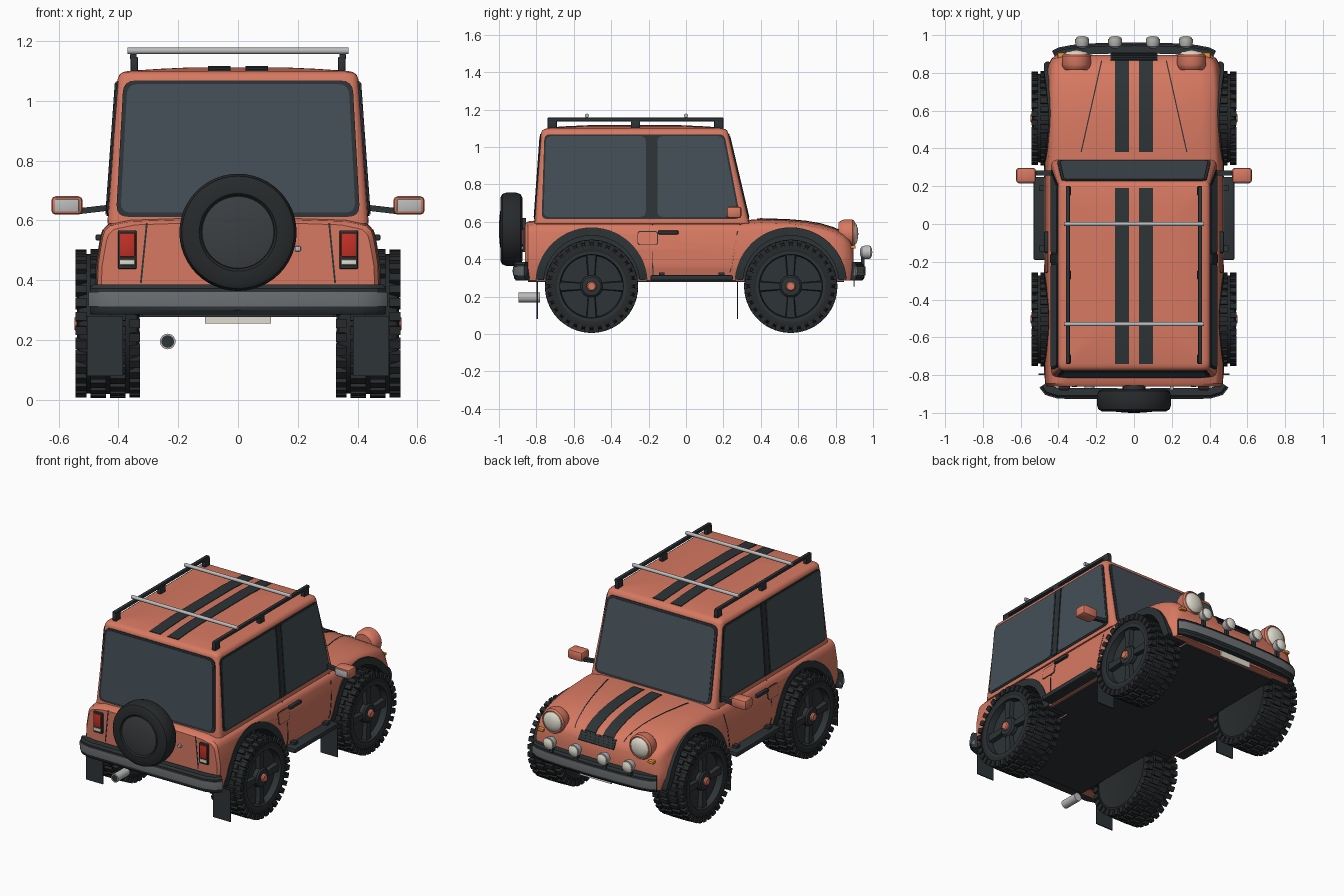
import bpy, bmesh, math
from mathutils import Matrix, Vector

if "Cube" in bpy.data.objects:
    bpy.data.objects.remove(bpy.data.objects["Cube"])

def mat(name, c):
    m = bpy.data.materials.new(name)
    m.diffuse_color = (*c, 1)
    m.use_nodes = True
    m.node_tree.nodes["Principled BSDF"].inputs["Base Color"].default_value = m.diffuse_color
    return m
PAINT = mat("paint", (.68, .19, .12)); DARK = mat("dark", (.026, .033, .037))
GLASS = mat("glass", (.06, .078, .095)); RUBBER = mat("rubber", (.02, .023, .025))
STEEL = mat("steel", (.5, .5, .5)); LENS = mat("lens", (.75, .72, .62))
RED = mat("red", (.55, .03, .02)); AMBER = mat("amber", (.8, .3, .03)); TRIM = mat("trim", (.15, .16, .17))
COVER = mat("cover", (.045, .05, .055))

def finish(name, bm, m, smooth=True):
    bmesh.ops.recalc_face_normals(bm, faces=bm.faces)
    me = bpy.data.meshes.new(name)
    bm.to_mesh(me); bm.free()
    me.materials.append(m)
    o = bpy.data.objects.new(name, me)
    bpy.context.collection.objects.link(o)
    if smooth: shade(o)
    return o

def shade(o):
    bpy.ops.object.select_all(action='DESELECT')
    o.select_set(True); bpy.context.view_layer.objects.active = o
    bpy.ops.object.shade_smooth_by_angle(angle=math.radians(35))

def loft(name, rings, m, smooth=True):
    bm = bmesh.new()
    vs = [[bm.verts.new(p) for p in r] for r in rings]
    n = len(vs[0])
    for a, b in zip(vs, vs[1:]):
        for i in range(n):
            bm.faces.new((a[i], a[(i+1) % n], b[(i+1) % n], b[i]))
    bm.faces.new(vs[0]); bm.faces.new(vs[-1])
    return finish(name, bm, m, smooth)

def lathe(name, prof, c, axis, m, n=32, s=1):
    rings = []
    for r, t in prof:
        ring = []
        for k in range(n):
            a = 2*math.pi*k/n
            u, v = r*math.cos(a), r*math.sin(a)
            ring.append(Vector(c) + Vector((s*t, u, v) if axis == 'x' else (u, s*t, v)))
        rings.append(ring)
    return loft(name, rings, m)

def box(name, c, size, m, bevel=0.0, rx=0.0):
    bm = bmesh.new()
    bmesh.ops.create_cube(bm, size=1, matrix=Matrix.Translation(c) @ Matrix.Rotation(rx, 4, 'X') @ Matrix.Diagonal((*size, 1)))
    if bevel:
        bmesh.ops.bevel(bm, geom=bm.edges[:], offset=bevel, segments=2, affect='EDGES', profile=.5)
    return finish(name, bm, m, bevel > 0)

def rounded(pts, r, steps=5):
    out = []
    for i, p in enumerate(pts):
        p = Vector(p); a = Vector(pts[i-1]) - p; b = Vector(pts[(i+1) % len(pts)]) - p
        a, b = p + a.normalized()*r, p + b.normalized()*r
        for k in range(steps):
            t = k/(steps-1)
            out.append(a*(1-t)**2 + p*2*t*(1-t) + b*t*t)
    return out

def panel(name, pts, f, o0, o1, m, r=0):
    p = rounded(pts, r) if r else pts
    return loft(name, [[f(u, v, o) for u, v in p] for o in (o0, o1)], m)

def lerp(tab, x):
    for (a, p), (b, q) in zip(tab, tab[1:]):
        if x <= b: return p + (q-p)*(x-a)/(b-a)
    return tab[-1][1]

def strip(name, pts, h, m):
    loft(name, [[(x-h, y, z-.01), (x+h, y, z-.01), (x+h, y, z+.004), (x-h, y, z+.004)] for x, y, z in pts], m)

# Lower body: lofted along y, then wheel wells cut out
ST = [(-.86, .445, .59), (-.845, .458, .602), (-.8, .462, .607), (.3, .462, .607), (.4, .457, .615), (.55, .455, .61),
      (.64, .455, .602), (.72, .454, .588), (.79, .45, .567), (.84, .442, .545), (.875, .425, .515), (.895, .4, .475)]
HOOD = [(y, z) for y, w, z in ST]
rings = []
for y, w, z in ST:
    half = [(.2, z), (w-.1, z-.005), (w-.03, z-.02), (w-.012, z-.038), (w-.005, z-.06), (w+.01, (z+.3)/2), (w+.012, .36), (w-.005, .285)]
    rings.append([(x, y, zz) for x, zz in half] + [(-x, y, zz) for x, zz in half[::-1]])
body = loft("lower_body", rings, PAINT, False)
WY = (-.505, .56)
cutters = [lathe("well_cutter", [(.295, .32), (.295, .6)], (0, y, .27), 'x', DARK, 48, s) for y in WY for s in (1, -1)]
bpy.context.view_layer.objects.active = body
for c in cutters:
    md = body.modifiers.new("cut", 'BOOLEAN')
    md.operation = 'DIFFERENCE'; md.object = c; md.solver = 'EXACT'
    bpy.ops.object.modifier_apply(modifier=md.name)
    bpy.data.objects.remove(c)
shade(body)
box("floor_plate", (0, 0, .285), (.64, 1.69, .016), DARK)
box("floor_middle", (0, .025, .285), (.88, .46, .016), DARK)

# Cabin shell with crowned roof
def cab(z, inset=0):
    t = (min(z, 1.075)-.59)/.485
    w, y0, y1 = .437-.035*t-inset, -.81+.035*t+inset, .34-.114*t-inset
    return [(p.x, p.y, z) for p in rounded([(-w, y0), (w, y0), (w, y1), (-w, y1)], .035)]
loft("cabin", [cab(.59), cab(1.075), cab(1.088, .006), cab(1.096, .018), cab(1.1, .035), cab(1.107, .14), cab(1.112, .25)], PAINT)
tt = lambda v: (v-.59)/.485
rear = lambda u, v, o: (u, -.81+.035*tt(v)-o, v)
front = lambda u, v, o: (u, .34-.114*tt(v)+o, v)
for nm, f in (("rear_window", rear), ("windscreen", front)):
    panel(nm+"_seal", [(-.408, .612), (.408, .612), (.383, 1.068), (-.383, 1.068)], f, -.01, .004, DARK, .04)
    panel(nm, [(-.393, .626), (.393, .626), (.37, 1.056), (-.37, 1.056)], f, -.01, .007, GLASS, .035)

SIDE = [(.28, .457), (.36, .474), (.4525, .472), (.545, .457), (.567, .45), (.587, .432), (.605, .42)]
for s in (1, -1):
    cs = lambda u, v, o: (s*(.437-.035*tt(v)+o), u, v)
    bs = lambda u, v, o: (s*(lerp(SIDE, v)+o), u, v)
    # Side windows and centre pillar
    panel("side_window_seal", [(-.772, .615), (.292, .615), (.206, 1.067), (-.757, 1.067)], cs, -.01, .004, DARK, .03)
    panel("rear_side_window", [(-.762, .626), (-.215, .626), (-.215, 1.058), (-.748, 1.058)], cs, -.01, .007, GLASS, .03)
    panel("door_window", [(-.153, .626), (.28, .626), (.197, 1.058), (-.153, 1.058)], cs, -.01, .007, GLASS, .03)
    panel("centre_pillar", [(-.206, .62), (-.162, .62), (-.162, 1.062), (-.206, 1.062)], cs, -.01, .009, DARK)
    # Door seams, handle, fuel flap
    for ln in ([(-.18, .59), (-.18, .545), (-.18, .45), (-.178, .36), (-.175, .3)],
               [(.29, .59), (.275, .545), (.258, .45), (.245, .36), (.235, .33)]):
        panel("door_seam", [(u-.003, v) for u, v in ln] + [(u+.003, v) for u, v in ln[::-1]], bs, -.01, .002, DARK)
    panel("flap_seam", [(-.26, .475), (-.15, .475), (-.15, .55), (-.26, .55)], bs, -.02, .002, DARK, .015)
    panel("side_flap", [(-.256, .479), (-.154, .479), (-.154, .546), (-.256, .546)], bs, -.02, .004, PAINT, .015)
    box("door_handle", (s*.464, -.095, .543), (.025, .11, .02), DARK, .005)
    # Side step
    box("side_step", (s*.495, .03, .3), (.075, .44, .03), DARK, .008)
    for y in (-.13, .19):
        box("step_bracket", (s*.46, y, .315), (.08, .03, .03), DARK)
    # Door mirror
    loft("mirror_arm", [[(s*x, .27+a, z+b) for a, b in ((-.012, -.01), (.012, -.01), (.012, .01), (-.012, .01))]
                        for x, z in ((.41, .645), (.54, .63))], DARK)
    box("mirror_housing", (s*.572, .257, .65), (.105, .08, .062), PAINT, .015)
    box("mirror_glass", (s*.572, .217, .65), (.08, .006, .042), STEEL, .002)
    # Roof rack rail
    box("rack_rail", (s*.35, -.27, 1.147), (.022, .94, .02), DARK, .004)
    for y in (.175, -.27, -.715):
        box("rack_foot", (s*.347, y, 1.122), (.026, .05, .05), DARK, .005)
    # Stripes and bonnet seams
    ys = [.38, .4, .55, .64, .72, .79, .84, .865]
    strip("bonnet_stripe", [(s*.0625, y, lerp(HOOD, y)) for y in ys], .037, DARK)
    strip("roof_stripe", [(s*.0625, y, z) for y, z in ((-.74, 1.1), (-.635, 1.107), (-.525, 1.112), (-.024, 1.112), (.086, 1.107), (.19, 1.1))], .037, DARK)
    strip("bonnet_seam", [(s*(.28-.11*(y-.38)/.49), y, lerp(HOOD, y)-.003) for y in ys], .003, DARK)
    # Head lamp, indicator, auxiliary lamps
    lathe("headlamp_pod", [(.06, .815), (.072, .83), (.077, .845), (.077, .89), (.068, .9), (.062, .893)], (s*.305, 0, .535), 'y', PAINT)
    lathe("headlamp_lens", [(.062, .885), (.062, .9), (.05, .912), (.025, .919), (.004, .921)], (s*.305, 0, .535), 'y', LENS)
    box("indicator", (s*.385, .892, .465), (.04, .03, .018), AMBER, .005)
    for x in (.1, .275):
        lathe("fog_lamp", [(.015, .93), (.03, .94), (.037, .96), (.037, .98)], (s*x, 0, .437), 'y', STEEL, 24)
        lathe("fog_lens", [(.033, .975), (.033, .986), (.02, .993), (.004, .996)], (s*x, 0, .437), 'y', LENS, 24)
        box("fog_bracket", (s*x, .945, .395), (.02, .02, .05), DARK)
    # Tail lamp and tailgate seam
    box("tail_lamp_frame", (s*.37, -.86, .502), (.062, .03, .13), DARK, .005)
    box("tail_lamp", (s*.37, -.868, .518), (.05, .025, .08), RED, .004)
    box("reverse_lamp", (s*.37, -.868, .46), (.05, .025, .018), LENS, .003)
    panel("tailgate_seam", [(s*.322, .39), (s*.328, .39), (s*.308, .59), (s*.302, .59)], lambda u, v, o: (u, -.86-o, v), -.01, .002, DARK)
    # Wheels, arches and mud flaps
    for y, nm in zip(WY, ("rear", "front")):
        c = (s*.435, y, .255)
        lathe(nm+"_tyre", [(.16, -.09), (.2, -.105), (.222, -.097), (.233, -.075), (.235, 0), (.233, .075), (.222, .097), (.2, .104), (.187, .1), (.18, .03)], c, 'x', RUBBER, 48, s)
        lathe(nm+"_rim", [(.188, .06), (.188, .1), (.17, .1), (.163, .045), (.05, .04)], c, 'x', DARK, 48, s)
        lathe(nm+"_hub", [(.06, .03), (.06, .085), (.05, .094), (.03, .096)], c, 'x', DARK, 32, s)
        lathe(nm+"_hub_cap", [(.026, .08), (.026, .105), (.02, .112)], c, 'x', PAINT, 24, s)
        bm = bmesh.new()
        N = 32
        for k in range(N):
            for t, w, ph, r, d in ((-.09, .036, 0, .229, .036), (-.033, .052, .5, .238, .022), (.033, .052, 0, .238, .022), (.09, .036, .5, .229, .036)):
                M = Matrix.Translation(c) @ Matrix.Rotation(2*math.pi*(k+ph)/N, 4, 'X') @ Matrix.Translation((s*t, 0, r)) @ Matrix.Diagonal((w, .029, d, 1))
                bmesh.ops.create_cube(bm, size=1, matrix=M)
        finish(nm+"_tread", bm, RUBBER, False)
        for k in range(4):
            R = Matrix.Translation(c) @ Matrix.Rotation(k*math.pi/2, 4, 'X')
            loft(nm+"_spoke", [[R @ Vector((s*t, h, r)) for t, h in ((.035, -w), (.035, w), (.086, w*.7), (.086, -w*.7))]
                               for r, w in ((.045, .022), (.17, .034))], DARK)
        # Arch liner follows the body side; inner wall closes the well
        arc = [math.radians(4 + 172*k/28) for k in range(29)]
        loft(nm+"_arch_liner", [[(s*x, y+r*math.cos(a), .27+r*math.sin(a)) for r, x in ((.256, .322), (.297, .322), (.3, e), (.256, e))]
                                for a in arc for e in [lerp(SIDE, .27+.3*math.sin(a))+.004]], DARK)
        panel(nm+"_well_wall", [(y+.296*math.cos(a), .27+.296*math.sin(a)) for a in arc], lambda u, v, o: (s*(.32+o), u, v), -.01, .006, DARK)
        box(nm+"_mud_flap", (s*.445, -.795 if nm == "rear" else .275, .18), (.12, .007, .2), DARK)

# Roof cross bars
for y in (0, -.53):
    lathe("rack_crossbar", [(.011, -.37), (.011, .37)], (0, y, 1.167), 'x', STEEL, 16)

# Bumpers swept along plan paths
def bumper(name, path, sec, m):
    P = [Vector((-x, y)) for x, y in path] + [Vector(p) for p in path[-2::-1]]
    rs = []
    for i, p in enumerate(P):
        d = (P[min(i+1, len(P)-1)] - P[max(i-1, 0)]).normalized()
        n = Vector((-d.y, d.x))
        if n.y * p.y < 0: n = -n
        rs.append([(p.x+n.x*o, p.y+n.y*o, z) for o, z in sec])
    loft(name, rs, m)
SEC = [(-.01, .292), (.03, .286), (.04, .3), (.04, .372), (.03, .385), (-.01, .385)]
STRIPE = [(.02, .312), (.045, .312), (.047, .336), (.045, .36), (.02, .36)]
for nm, path in (("rear_bumper", [(.462, -.84), (.445, -.865), (.4, -.878), (0, -.88)]),
                 ("front_bumper", [(.412, .875), (.385, .89), (.32, .902), (.2, .91), (0, .914)])):
    bumper(nm, path, SEC, DARK)
    bumper(nm+"_strip", path, STRIPE, TRIM)

# Grille lying on the sloping nose
box("grille", (0, .882, .497), (.25, .012, .06), DARK, .003, .62)
for k in range(4):
    box("grille_slat", (0, .901-.0095*k, .478+.0135*k), (.24, .01, .006), DARK, 0, .62)
box("number_plate", (0, .9, .287), (.22, .008, .065), LENS)

# Spare wheel, tailgate handle, exhaust
S = (0, 0, .56)
lathe("spare_tyre", [(.12, -.875), (.17, -.875), (.188, -.885), (.196, -.91), (.196, -.96), (.188, -.982), (.17, -.992), (.13, -.992), (.122, -.982)], S, 'y', RUBBER, 48)
lathe("spare_cover", [(.123, -.975), (.12, -.988), (.09, -.995), (.04, -.999), (.004, -1)], S, 'y', COVER, 48)
lathe("spare_mount", [(.06, -.855), (.06, -.88)], S, 'y', DARK, 24)
box("tailgate_handle", (.2, -.865, .505), (.02, .03, .018), STEEL, .004)
lathe("exhaust", [(.026, -.78), (.026, -.895), (.021, -.895), (.021, -.86)], (-.235, 0, .195), 'y', STEEL, 24)
lathe("exhaust_bore", [(.021, -.86), (.021, -.89)], (-.235, 0, .195), 'y', DARK, 24)
